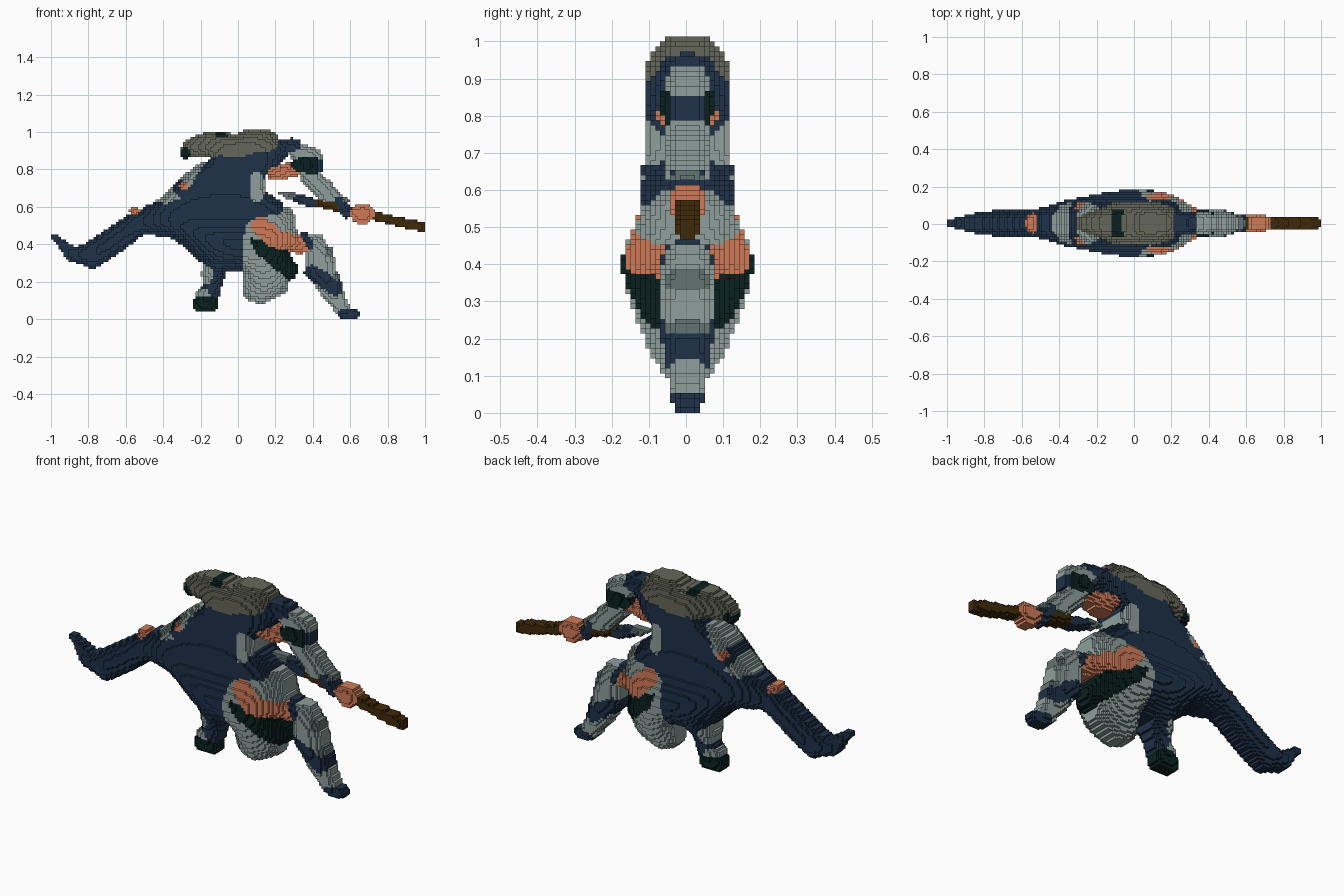
import bpy, math
from mathutils import Vector

cube = bpy.data.objects.get("Cube")
if cube:
    bpy.data.objects.remove(cube, do_unlink=True)

STEP = 2 / 150            # edge of one block
COLS, ROWS = 150, 77
MID_Y = .004              # middle plane of the body
SIDES = [(1, 0), (-1, 0), (0, 1), (0, -1)]
parts, owner = [], {}     # part names with colours; part number of each grid cell


def material(name, rgb):
    lin = [((c / 255 + 0.055) / 1.055) ** 2.4 for c in rgb] + [1]
    m = bpy.data.materials.new(name)
    m.use_nodes = True
    m.diffuse_color = lin
    m.node_tree.nodes["Principled BSDF"].inputs["Base Color"].default_value = lin
    return m


NAVY = material("navy cloth", (30, 49, 72))
GREY = material("pale grey cloth", (142, 159, 156))
SLATE = material("slate grey", (100, 115, 115))
SKIN = material("warm skin", (208, 123, 89))
DARK = material("dark green cloth", (10, 32, 32))
OLIVE = material("olive straw", (102, 103, 90))
WOOD = material("brown wood", (64, 42, 10))


def stamp(name, mat, test):
    """Claim the grid cells of one part; later parts cover earlier ones."""
    for i in range(COLS):
        for k in range(ROWS):
            if test(Vector((-1 + (i + .5) * STEP, (k + .5) * STEP))):
                owner[i, k] = len(parts)
    parts.append((name, mat))


def oval(name, mat, cx, cz, rx, rz, tilt=0):
    c, s = math.cos(math.radians(tilt)), math.sin(math.radians(tilt))

    def test(p):
        dx, dz = p.x - cx, p.y - cz
        return ((dx * c + dz * s) / rx) ** 2 + ((dz * c - dx * s) / rz) ** 2 <= 1
    stamp(name, mat, test)


def limb(name, mat, *joints):
    """Rounded, tapering chain through (x, z, radius) joints."""
    def test(p):
        for (ax, az, ar), (bx, bz, br) in zip(joints, joints[1:]):
            a, ab = Vector((ax, az)), Vector((bx - ax, bz - az))
            t = min(1, max(0, (p - a).dot(ab) / ab.length_squared))
            if (p - a - ab * t).length <= ar + (br - ar) * t:
                return True
        return False
    stamp(name, mat, test)


def outline(name, mat, *pts):
    """Straight-edged profile in x and z."""
    def test(p):
        hit = False
        for (ax, az), (bx, bz) in zip(pts, pts[1:] + pts[:1]):
            if (az > p.y) != (bz > p.y) and p.x < ax + (p.y - az) * (bx - ax) / (bz - az):
                hit = not hit
        return hit
    stamp(name, mat, test)


# Rear arm, tucked under the cloak
limb("rear_arm", GREY, (-.19, .785, .05), (-.28, .71, .05), (-.41, .615, .03))
oval("rear_elbow_band", NAVY, -.305, .70, .04, .045)
oval("rear_elbow", SKIN, -.288, .71, .026, .022)
limb("rear_cuff", NAVY, (-.42, .6, .03), (-.48, .58, .03))
# Rear leg
limb("rear_leg", NAVY, (-.12, .3, .07), (-.13, .2, .05), (-.16, .11, .055))
oval("rear_knee_cloth", GREY, -.165, .24, .03, .06)
oval("rear_sock", GREY, -.19, .125, .04, .035)
limb("rear_shoe", DARK, (-.2, .08, .04), (-.14, .078, .038))
# Cloak and its trailing end
outline("cloak", NAVY, (-.14, .87), (.12, .9), (.29, .97), (.34, .93), (.16, .78), (.11, .71),
        (.24, .62), (.24, .56), (.08, .5), (.08, .25), (-.1, .25), (-.18, .29), (-.34, .43),
        (-.46, .45), (-.46, .59), (-.3, .65), (-.25, .72), (-.19, .82))
limb("cloak_tail", NAVY, (-.42, .525, .068), (-.53, .515, .068), (-.64, .44, .072),
     (-.78, .345, .073), (-.88, .345, .042), (-.988, .445, .013))
oval("rear_hand", SKIN, -.555, .582, .03, .02)
# Hips and front leg
limb("front_thigh", GREY, (.17, .5, .055), (.25, .55, .05), (.265, .47, .05))
limb("hip_fold", NAVY, (.14, .58, .03), (.22, .59, .025))
outline("loincloth", GREY, (.09, .54), (.04, .5), (.02, .36), (.02, .14), (.05, .1), (.12, .075),
        (.22, .12), (.265, .15), (.26, .22), (.29, .32), (.2, .44))
outline("sash", DARK, (.06, .44), (.26, .38), (.32, .28), (.31, .215), (.27, .205), (.09, .36))
limb("front_shin", GREY, (.41, .4, .06), (.44, .3, .08), (.47, .2, .065), (.55, .07, .045))
limb("thigh_skin", SKIN, (.12, .5, .05), (.2, .43, .05), (.27, .415, .045), (.33, .4, .05))
limb("knee_band", NAVY, (.35, .455, .018), (.385, .4, .022))
oval("knee_patch", SLATE, .485, .36, .025, .03)
limb("shin_wrap", NAVY, (.39, .25, .038), (.52, .17, .045))
oval("shin_patch", SLATE, .525, .228, .018, .022)
limb("front_foot", NAVY, (.565, .025, .028), (.63, .025, .022))
# Front arm
oval("shoulder_cloth", GREY, .36, .88, .095, .05, -12)
limb("shoulder_cape", NAVY, (.22, .925, .03), (.31, .93, .03))
limb("chest_cloth", GREY, (.1, .75, .04), (.1, .67, .04))
limb("upper_arm_skin", SKIN, (.19, .775, .035), (.29, .8, .042))
limb("forearm", GREY, (.38, .76, .052), (.45, .7, .055), (.53, .63, .045))
limb("sleeve_band", DARK, (.32, .825, .035), (.4, .82, .05))
limb("sleeve_tip", NAVY, (.44, .84, .018), (.44, .8, .018))
# Spear with the gripping hand
outline("spear_shaft", WOOD, (.4, .645), (1.01, .515), (1.01, .46), (.4, .605))
outline("spear_blade", SLATE, (.2, .685), (.3, .68), (.34, .64), (.27, .64))
limb("spear_socket", NAVY, (.32, .645, .025), (.39, .625, .025))
limb("front_cuff", NAVY, (.55, .63, .03), (.58, .57, .03))
oval("cuff_patch", SLATE, .575, .637, .022, .016)
oval("front_hand", SKIN, .665, .565, .065, .055)
# Hat
oval("hat_middle", OLIVE, -.02, .915, .12, .05)
oval("hat_back", OLIVE, -.15, .932, .152, .068, 10)
oval("hat_front", OLIVE, .1, .953, .12, .065)
oval("hat_tip", DARK, -.28, .885, .025, .033)
oval("hat_knot", DARK, -.09, .985, .032, .018)

# Close single-cell pinholes along the seams
for i in range(COLS):
    for k in range(ROWS):
        near = [owner[i + a, k + b] for a, b in SIDES if (i + a, k + b) in owner]
        if (i, k) not in owner and len(near) == 4:
            owner[i, k] = near[0]

# Inflate the profile like a membrane held at its outline
swell = dict.fromkeys(owner, 4.0)
for _ in range(150):
    for (i, k), u in swell.items():
        near = sum(swell.get((i + a, k + b), 0) for a, b in SIDES)
        swell[i, k] = u + 1.8 * ((near + 2) / 4 - u)


def half_depth(k, u):
    """Whole layers of blocks, flattened at the chest and fullest at the hips."""
    full = .83 * math.sqrt(max(u, .1)) * STEP
    cap = .113 + .11 * math.exp(-(((k + .5) * STEP - .32) / .15) ** 2)
    soft = (full ** -8 + cap ** -8) ** (-1 / 8)
    return (round(soft / STEP) + .5) * STEP


depth = {(i, k): half_depth(k, u) for (i, k), u in swell.items()}


def build(number, name, mat):
    """Raise the stepped blocks of one part, alike on front and back."""
    verts, faces = [], []

    def quad(*points):
        faces.append(range(len(verts), len(verts) + 4))
        verts.extend((x, y + MID_Y, z) for x, y, z in points)

    for (i, k), d in depth.items():
        if owner[i, k] != number:
            continue
        x0, x1 = -1 + i * STEP, -1 + (i + 1) * STEP
        z0, z1 = k * STEP, (k + 1) * STEP
        quad((x0, -d, z0), (x1, -d, z0), (x1, -d, z1), (x0, -d, z1))
        quad((x0, d, z1), (x1, d, z1), (x1, d, z0), (x0, d, z0))
        edges = [((x1, z0), (x1, z1)), ((x0, z1), (x0, z0)),
                 ((x1, z1), (x0, z1)), ((x0, z0), (x1, z0))]
        # Step walls down to thinner or empty neighbours
        for (a, b), (p, q) in zip(SIDES, edges):
            low = depth.get((i + a, k + b), 0)
            if low < d:
                for y0, y1 in ([(-d, -low), (low, d)] if low else [(-d, d)]):
                    quad((p[0], y0, p[1]), (p[0], y1, p[1]), (q[0], y1, q[1]), (q[0], y0, q[1]))
    mesh = bpy.data.meshes.new(name)
    mesh.from_pydata(verts, [], faces)
    mesh.materials.append(mat)
    bpy.context.collection.objects.link(bpy.data.objects.new(name, mesh))


for number, (name, mat) in enumerate(parts):
    build(number, name, mat)
